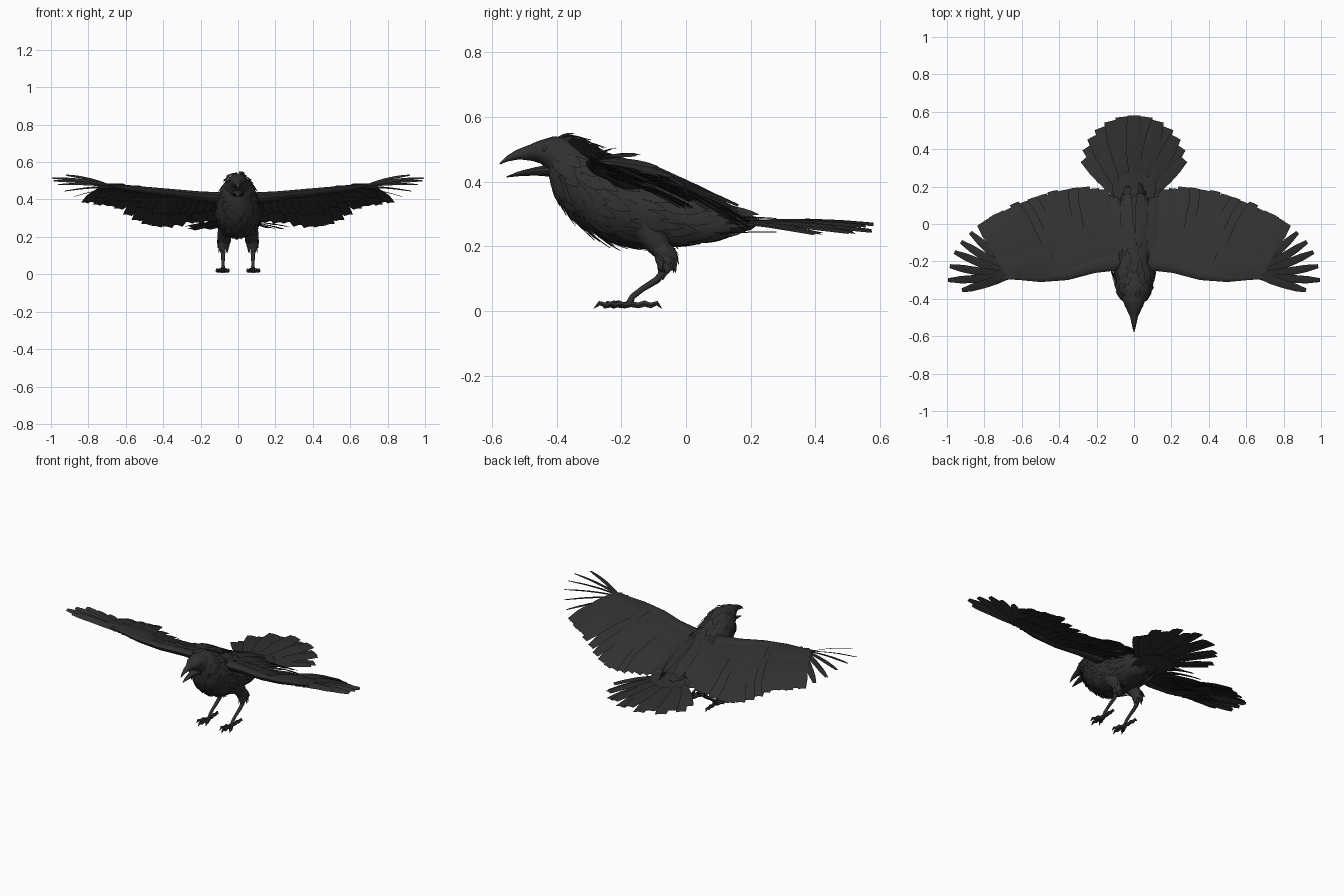
import bpy, bmesh, math, random
from mathutils import Vector

random.seed(4)
if "Cube" in bpy.data.objects:
    bpy.data.objects.remove(bpy.data.objects["Cube"])


def material(name, colour):
    m = bpy.data.materials.new(name)
    m.use_nodes = True
    m.diffuse_color = (*colour, 1)
    m.node_tree.nodes["Principled BSDF"].inputs["Base Color"].default_value = (*colour, 1)
    return m


PLUMAGE = material("black_plumage", (0.03, 0.03, 0.03))


def finish(name, bm, mirror=False, angle=35, closed=True):
    if closed:
        bmesh.ops.recalc_face_normals(bm, faces=bm.faces)
    me = bpy.data.meshes.new(name)
    bm.to_mesh(me)
    bm.free()
    me.materials.append(PLUMAGE)
    ob = bpy.data.objects.new(name, me)
    bpy.context.collection.objects.link(ob)
    if mirror:
        ob.modifiers.new("Mirror", "MIRROR").use_mirror_merge = False
    bpy.ops.object.select_all(action="DESELECT")
    ob.select_set(True)
    bpy.context.view_layer.objects.active = ob
    bpy.ops.object.shade_smooth_by_angle(angle=math.radians(angle))


def along(points, t):
    """Point at t (0 to 1) on an evenly keyed path."""
    f = min(max(t, 0), 1) * (len(points) - 1)
    i = min(int(f), len(points) - 2)
    return Vector(points[i]).lerp(Vector(points[i + 1]), f - i)


def bridge(bm, rings):
    for a, b in zip(rings, rings[1:]):
        for i in range(len(a)):
            j = (i + 1) % len(a)
            bm.faces.new((a[i], a[j], b[j], b[i]))
    bm.faces.new(rings[0][::-1])
    bm.faces.new(rings[-1])


def on_loft(stations, t, a):
    """Surface point; a station is top y, top z, bottom y, bottom z, half width."""
    f = min(max(t, 0), 1) * (len(stations) - 1)
    i = min(int(f), len(stations) - 2)
    k = f - i
    ty, tz, by, bz, w = [p + (q - p) * k for p, q in zip(stations[i], stations[i + 1])]
    c = math.cos(a) / 2
    return Vector((w * math.sin(a), (ty + by) / 2 + (ty - by) * c, (tz + bz) / 2 + (tz - bz) * c))


def loft(bm, stations, sides=16, steps=24):
    bridge(bm, [[bm.verts.new(on_loft(stations, s / steps, math.tau * i / sides))
                 for i in range(sides)] for s in range(steps + 1)])


def tube(bm, points, radii, sides=8, flat=1):
    pts = [Vector(p) for p in points]
    rings = []
    for i, p in enumerate(pts):
        d = (pts[min(i + 1, len(pts) - 1)] - pts[max(i - 1, 0)]).normalized()
        u = d.cross(Vector((0, 0.3, 1))).normalized()
        v = u.cross(d)
        rings.append([bm.verts.new(p + radii[i] * (u * math.cos(math.tau * k / sides)
                      + flat * v * math.sin(math.tau * k / sides))) for k in range(sides)])
    bridge(bm, rings)


LONG = (0.45, 0.8, 1, 1, 1, 0.65)
POINTED = (0.6, 1, 0.95, 0.8, 0.55, 0.08)


def feather(bm, root, tip, half, up=(0, 0, 1), arch=0.0, shape=LONG):
    """A thin vane with a raised quill line."""
    root, tip = Vector(root), Vector(tip)
    d = tip - root
    side = d.cross(Vector(up)).normalized()
    n = side.cross(d).normalized()
    rows = []
    for i, w in enumerate(shape):
        t = i / (len(shape) - 1)
        c = root + d * t + n * arch * math.sin(math.pi * t)
        rows.append([bm.verts.new(c - side * half * w), bm.verts.new(c + n * half * 0.1),
                     bm.verts.new(c + side * half * w)])
    for a, b in zip(rows, rows[1:]):
        for k in range(2):
            bm.faces.new((a[k], a[k + 1], b[k + 1], b[k]))


# Head, neck and body in one loft
BODY = [(-.50, .505, -.495, .472, .02), (-.46, .525, -.452, .46, .04),
        (-.41, .54, -.425, .43, .057), (-.35, .535, -.405, .385, .07),
        (-.29, .505, -.378, .325, .086), (-.22, .465, -.32, .265, .102),
        (-.13, .43, -.24, .215, .11), (-.03, .39, -.13, .195, .108),
        (.07, .34, -.01, .21, .092), (.16, .3, .1, .23, .065), (.24, .28, .2, .25, .025)]
bm = bmesh.new()
loft(bm, BODY, 24, 36)
finish("body", bm, angle=60)

# Ruffled plumage lying along the body
bm = bmesh.new()
for i in range(400):
    t = random.uniform(0.22, 0.88)
    a = random.uniform(0, math.tau)
    root = on_loft(BODY, t, a)
    normal = (root - on_loft(BODY, t, a + math.pi)).normalized()
    length = random.uniform(0.07, 0.12)
    tip = on_loft(BODY, t + length, a) + normal * random.uniform(0.005, 0.022)
    feather(bm, root + normal * 0.001, tip, random.uniform(0.012, 0.022), normal, 0.004, POINTED)
finish("body_plumage", bm, closed=False)

# Open beak
bm = bmesh.new()
loft(bm, [(-.45, .523, -.43, .45, .034), (-.49, .512, -.475, .464, .024),
          (-.525, .498, -.515, .469, .016), (-.555, .479, -.55, .463, .009),
          (-.577, .456, -.575, .453, .002)], 12, 12)
finish("upper_beak", bm)
bm = bmesh.new()
loft(bm, [(-.42, .453, -.415, .415, .036), (-.47, .444, -.465, .419, .022),
          (-.52, .431, -.515, .417, .012), (-.556, .416, -.555, .413, .002)], 12, 9)
finish("lower_beak", bm)

# Eyes
bm = bmesh.new()
bmesh.ops.create_uvsphere(bm, u_segments=12, v_segments=8, radius=0.009)
bmesh.ops.translate(bm, verts=bm.verts, vec=(.041, -.437, .5))
finish("eyes", bm, mirror=True)

# Wing arm along the leading edge
BONE = [(.08, -.19, .405), (.22, -.22, .42), (.36, -.262, .435), (.5, -.278, .45),
        (.62, -.276, .465), (.71, -.285, .48)]
bm = bmesh.new()
tube(bm, BONE, (.06, .045, .04, .034, .024, .01), 10, 0.5)
finish("wing_arms", bm, mirror=True, angle=60)

# Flight feathers, from the body out to the spread fingers
TRAIL = [(.13, .165, .28), (.24, .205, .28), (.38, .185, .25), (.52, .15, .265),
         (.64, .11, .355), (.74, .05, .37), (.82, -.005, .385)]
FINGERS = [(.875, -.045, .415), (.925, -.095, .445), (.96, -.15, .48), (.985, -.225, .5),
           (.995, -.3, .515), (.92, -.355, .53)]
bm = bmesh.new()
COUNT = 16
for i in range(COUNT):
    t = i / (COUNT - 1)
    tip = along(TRAIL, t) + Vector((0, random.uniform(-.01, .008), random.uniform(-.008, .008)))
    feather(bm, along(BONE, t * 0.82), tip, 0.048 - 0.014 * t, (-.15, 0, 1), 0.03)
for i, tip in enumerate(FINGERS):
    root = along(BONE, 0.8 + 0.03 * i)
    feather(bm, root, tip, 0.024, (-.1, -.35, 1), 0.008, (0.8, 1, 1, 0.95, 0.85, 0.45))
finish("flight_feathers", bm, mirror=True, closed=False)

# Covert rows above and below the flight feathers
bm = bmesh.new()
for reach, lift, count in ((0.62, 0.018, 18), (0.38, 0.024, 20), (0.55, -0.016, 18)):
    for i in range(count):
        t = i / (count - 1)
        root = along(BONE, t * 0.87)
        tip = root.lerp(along(TRAIL, t), reach * random.uniform(0.92, 1.06))
        offset = Vector((0, 0, lift + random.uniform(-.004, .006)))
        feather(bm, root + offset * 0.6 - Vector((0, 0.012, 0)), tip + offset, 0.036 - 0.01 * t,
                (-.12, 0, 1), 0.01)
finish("wing_coverts", bm, mirror=True, closed=False)

# Shoulder feathers joining wing and back
bm = bmesh.new()
for i in range(12):
    x = 0.02 + 0.009 * i
    feather(bm, (x, -.17 + .006 * i, .43 - .002 * i),
            (x * 1.25, random.uniform(.06, .17), random.uniform(.3, .33)), 0.028, (.2, 0, 1), 0.012)
finish("shoulder_feathers", bm, mirror=True, closed=False)

# Fanned tail
bm = bmesh.new()
TAIL = 13
for i in range(TAIL):
    k = 2 * i / (TAIL - 1) - 1
    a = k * math.radians(46)
    r = 0.49 - 0.12 * k * k
    z = 0.268 - 0.014 * abs(k) - 0.018 * (i % 2)
    feather(bm, (0.03 * k, 0.08, 0.272), (r * math.sin(a), 0.09 + r * math.cos(a), z),
            0.045 - 0.014 * k * k, (0.15, 0, 1), 0.01, (0.3, 0.45, 0.7, 0.95, 1, 0.8))
for i in range(7):
    k = i / 3 - 1
    for z, end in ((0.3, 0.285), (0.24, 0.243)):
        feather(bm, (0.05 * k, 0.03, z), (0.1 * k, 0.28 - 0.05 * k * k, end), 0.026)
finish("tail_feathers", bm, closed=False)

# Feathered thighs
THIGH = [(.062, -.13, .26), (.072, -.085, .205), (.078, -.06, .16), (.08, -.07, .12), (.08, -.08, .1)]
GIRTH = (.045, .038, .024, .014, .01)
bm = bmesh.new()
tube(bm, THIGH, GIRTH, 12)
finish("thighs", bm, mirror=True, angle=60)
bm = bmesh.new()
for i in range(50):
    t, a = random.uniform(0.1, 0.6), random.uniform(0, math.tau)
    out = Vector((math.cos(a), math.sin(a), 0.15))
    r = 0.042 - 0.035 * t
    tip = along(THIGH, t + 0.22) + out * r + Vector((0, random.uniform(.005, .02), -0.006))
    feather(bm, along(THIGH, t) + out * r * 0.95, tip, 0.012, out, 0.003, POINTED)
finish("thigh_plumage", bm, mirror=True, closed=False)

# Shanks, toes and claws
bm = bmesh.new()
tube(bm, [(.08, -.072, .118), (.08, -.09, .096), (.08, -.135, .068), (.08, -.165, .045), (.08, -.175, .024)],
     (.011, .011, .009, .009, .011))
for x, y in ((.048, -.255), (.082, -.285), (.118, -.25), (.085, -.075)):
    foot, end = Vector((.08, -.172, .022)), Vector((x, y, .006))
    path = [foot.lerp(end, t) for t in (0, .25, .45, .65, .85, 1)]
    for p, z in zip(path, (.022, .017, .023, .017, .024, .008)):
        p.z = z
    tube(bm, path, (.011, .01, .011, .01, .008, .001), 6)
finish("legs_and_feet", bm, mirror=True, angle=50)
